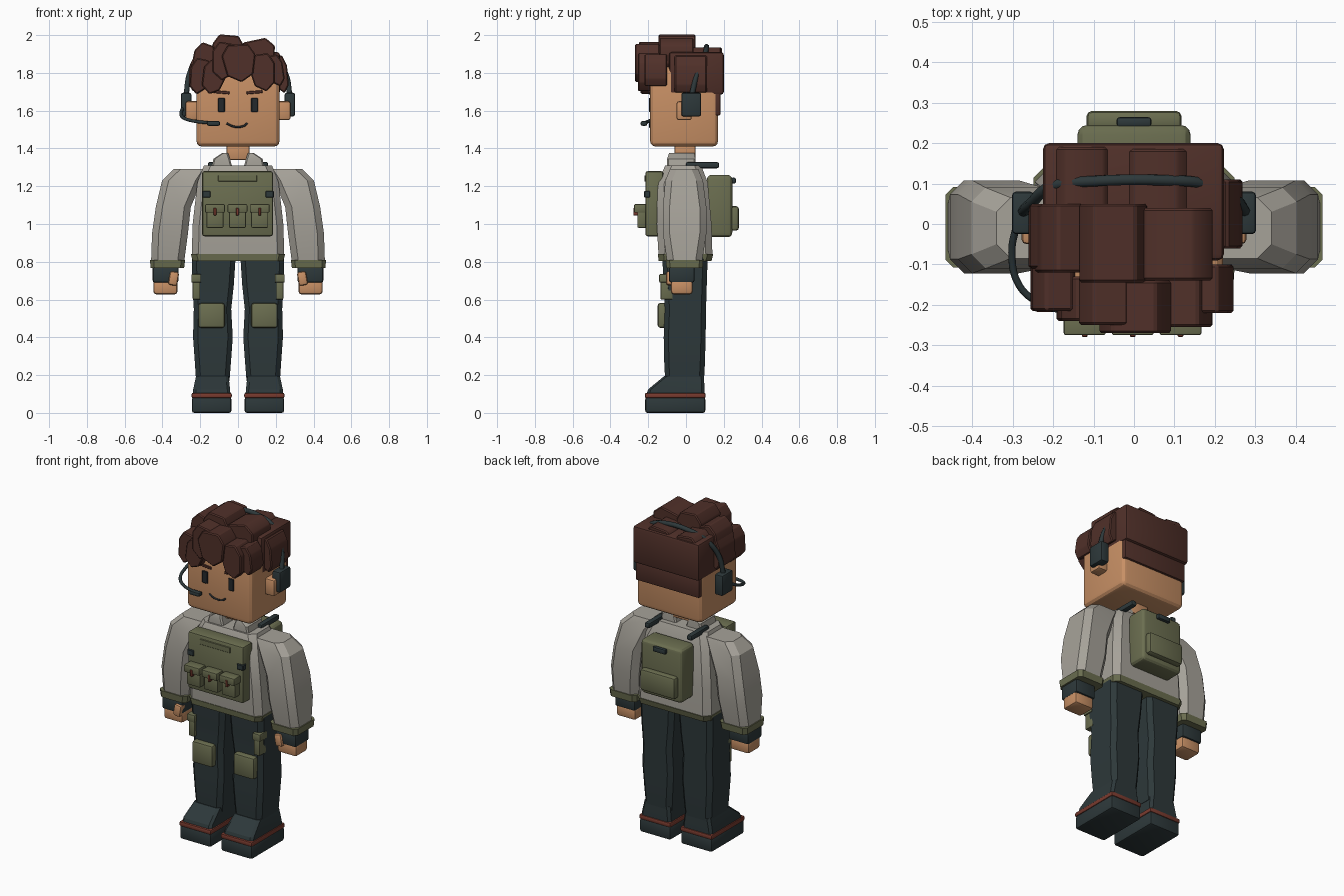
import bpy, bmesh, math
from mathutils import Matrix, Vector

if "Cube" in bpy.data.objects:
    bpy.data.objects.remove(bpy.data.objects["Cube"])


def material(name, r, g, b):
    lin = [((c / 255 + 0.055) / 1.055) ** 2.4 for c in (r, g, b)]
    m = bpy.data.materials.new(name)
    m.diffuse_color = (*lin, 1)
    m.use_nodes = True
    m.node_tree.nodes["Principled BSDF"].inputs["Base Color"].default_value = m.diffuse_color
    return m


SKIN = material("skin", 200, 144, 101)
HAIR = material("dark brown hair", 80, 48, 41)
GREY = material("warm grey cloth", 166, 162, 153)
GREEN = material("olive green", 107, 110, 80)
DARK = material("dark slate", 45, 56, 58)
RED = material("rust red", 120, 58, 46)
BLACK = material("face black", 36, 40, 44)


def finish(name, bm, mat, bevel=0.0, seg=2):
    bmesh.ops.recalc_face_normals(bm, faces=bm.faces)
    if bevel:
        bmesh.ops.bevel(bm, geom=bm.edges[:], offset=bevel, segments=seg,
                        profile=0.5, affect='EDGES', clamp_overlap=True)
    me = bpy.data.meshes.new(name)
    bm.to_mesh(me)
    bm.free()
    me.materials.append(mat)
    for p in me.polygons:
        p.use_smooth = True
    me.set_sharp_from_angle(angle=math.radians(28))
    ob = bpy.data.objects.new(name, me)
    bpy.context.collection.objects.link(ob)
    return ob


def box(name, x, y, z, mat, bevel=0.01, seg=2, tilt=0):
    """Rounded box from (min, max) ranges, tilted about the y axis."""
    bm = bmesh.new()
    bmesh.ops.create_cube(bm, size=1)
    size = [r[1] - r[0] for r in (x, y, z)]
    mid = Vector([(r[0] + r[1]) / 2 for r in (x, y, z)])
    bm.transform(Matrix.Translation(mid) @ Matrix.Rotation(math.radians(tilt), 4, 'Y')
                 @ Matrix.Diagonal((*size, 1)))
    return finish(name, bm, mat, bevel, seg)


def loft(name, sections, mat, cut, s=1, bevel=0.0):
    """Stack of chamfered rectangles (z, x0, x1, y0, y1)."""
    bm = bmesh.new()
    rings = []
    for z, x0, x1, y0, y1 in sections:
        pts = [(x0 + cut, y0), (x1 - cut, y0), (x1, y0 + cut), (x1, y1 - cut),
               (x1 - cut, y1), (x0 + cut, y1), (x0, y1 - cut), (x0, y0 + cut)]
        rings.append([bm.verts.new((s * px, py, z)) for px, py in pts])
    for a, b in zip(rings, rings[1:]):
        for i in range(8):
            j = (i + 1) % 8
            bm.faces.new((a[i], a[j], b[j], b[i]))
    bm.faces.new(rings[0])
    bm.faces.new(rings[-1])
    return finish(name, bm, mat, bevel, 1)


LOCK = [(-.5, .22), (-.3, .5), (.3, .5), (.5, .22), (.4, -.3), (.05, -.5), (-.36, -.32)]


def lock(name, x, z, w, h, turn, y0, y1):
    """Pointed hair lock, extruded front to back."""
    bm = bmesh.new()
    a = math.radians(turn)
    rings = []
    for y in (y0, y1):
        rings.append([bm.verts.new((x + px * w * math.cos(a) - pz * h * math.sin(a), y,
                                    z + px * w * math.sin(a) + pz * h * math.cos(a)))
                      for px, pz in LOCK])
    bm.faces.new(rings[0])
    bm.faces.new(rings[1])
    n = len(LOCK)
    for i in range(n):
        j = (i + 1) % n
        bm.faces.new((rings[0][i], rings[0][j], rings[1][j], rings[1][i]))
    return finish(name, bm, HAIR, 0.006, 1)


def tube(name, pts, radius, mat):
    cu = bpy.data.curves.new(name, 'CURVE')
    cu.dimensions = '3D'
    cu.bevel_depth = radius
    cu.bevel_resolution = 2
    cu.resolution_u = 5
    cu.use_fill_caps = True
    sp = cu.splines.new('BEZIER')
    sp.bezier_points.add(len(pts) - 1)
    for bp, p in zip(sp.bezier_points, pts):
        bp.co = p
        bp.handle_left_type = bp.handle_right_type = 'AUTO'
    cu.materials.append(mat)
    ob = bpy.data.objects.new(name, cu)
    bpy.context.collection.objects.link(ob)
    return ob


# Head, neck and face
box("head", (-.22, .22), (-.19, .17), (1.41, 1.83), SKIN, .03, 3)
box("neck", (-.06, .06), (-.06, .05), (1.34, 1.43), SKIN, .008)
for s, side in ((-1, "left"), (1, "right")):
    def mx(a, b):
        return tuple(sorted((s * a, s * b)))
    box(side + "_ear", mx(.2, .278), (-.05, .03), (1.55, 1.65), SKIN, .012)
    box(side + "_eye", mx(.07, .106), (-.197, -.188), (1.593, 1.667), BLACK, .003, 1)
    box(side + "_eyebrow", mx(.045, .13), (-.198, -.188), (1.69, 1.705), HAIR, .002, 1, -5 * s)
    box(side + "_earcup", mx(.247, .302), (-.025, .08), (1.57, 1.695), DARK, .01)
tube("mouth", [(-.06, -.19, 1.533), (-.03, -.19, 1.518), (0, -.19, 1.514),
               (.03, -.19, 1.519), (.05, -.19, 1.534)], .0055, BLACK)

# Headset band and microphone
tube("headset_band", [(-.275, .03, 1.68), (-.255, .05, 1.80), (-.2, .095, 1.895),
                      (-.1, .106, 1.93), (.08, .108, 1.93), (.17, .1, 1.895),
                      (.25, .06, 1.8), (.275, .03, 1.68)], .014, DARK)
tube("microphone_boom", [(-.29, 0, 1.62), (-.302, -.07, 1.585), (-.285, -.15, 1.56),
                         (-.235, -.195, 1.545), (-.15, -.22, 1.535)], .009, DARK)
box("microphone", (-.165, -.095), (-.24, -.205), (1.52, 1.545), DARK, .009)

# Hair: cap, nape band and locks
box("hair_cap", (-.225, .222), (-.09, .20), (1.685, 1.91), HAIR, .015)
box("hair_nape", (-.215, .215), (.10, .183), (1.575, 1.70), HAIR, .008)
locks = [
    # fringe
    (-.205, 1.78, .11, .19, -12, -.215, -.10), (-.13, 1.775, .13, .18, -18, -.24, -.13),
    (-.075, 1.86, .14, .20, -10, -.25, -.13), (.005, 1.85, .18, .20, 3, -.27, -.14),
    (.13, 1.80, .14, .20, 8, -.255, -.13), (.2, 1.81, .09, .17, 14, -.22, -.10),
    # crown
    (-.185, 1.855, .13, .20, -20, -.12, .05), (-.055, 1.905, .17, .19, -5, -.145, .05),
    (.105, 1.885, .20, .18, 12, -.14, .04),
    # back and sides
    (-.13, 1.85, .16, .16, -6, .03, .19), (.06, 1.85, .18, .16, 5, .03, .185),
    (.225, 1.79, .085, .2, 10, -.06, .11), (-.228, 1.79, .07, .18, -8, -.11, .05),
]
for i, l in enumerate(locks):
    lock("hair_lock_%02d" % (i + 1), *l)

# Shirt, hem
loft("shirt", [(.83, -.245, .245, -.145, .14), (1.0, -.24, .24, -.155, .135),
               (1.22, -.215, .215, -.15, .115), (1.31, -.18, .18, -.11, .08)], GREY, .035)
loft("shirt_hem", [(.805, -.24, .24, -.145, .135), (.84, -.249, .249, -.149, .144)], GREEN, .03)

# Chest rig with pouches
box("chest_rig", (-.19, .185), (-.215, -.12), (.935, 1.28), GREEN, .012)
box("chest_strip", (-.105, .1), (-.22, -.213), (1.225, 1.258), GREEN, .002, 1)
for i, x in enumerate((-.122, -.003, .115)):
    box("chest_pouch_%d" % (i + 1), (x - .045, x + .045), (-.258, -.21), (.98, 1.08), GREEN, .006)
    box("pouch_flap_%d" % (i + 1), (x - .052, x + .052), (-.275, -.21), (1.06, 1.105), GREEN, .006)
    box("pouch_tab_%d" % (i + 1), (x - .007, x + .007), (-.279, -.255), (1.045, 1.085), RED, .002, 1)

# Backpack
box("backpack", (-.14, .14), (.11, .245), (.93, 1.26), GREEN, .025, 3)
box("backpack_pocket", (-.118, .118), (.23, .28), (.965, 1.095), GREEN, .015)
box("backpack_handle", (-.043, .043), (.24, .264), (1.215, 1.245), DARK, .007)

# Limbs and paired gear
for s, side in ((-1, "left"), (1, "right")):
    def mx(a, b):
        return tuple(sorted((s * a, s * b)))
    loft(side + "_collar", [(1.30, .03, .14, -.10, .05), (1.345, .042, .13, -.10, .05),
                            (1.375, .052, .085, -.09, .045)], GREY, .008, s)
    box(side + "_shoulder_strap", mx(.125, .16), (0, .175), (1.295, 1.328), DARK, .01)
    box(side + "_rig_clip", mx(.145, .19), (-.222, -.19), (1.14, 1.175), DARK, .004, 1)
    loft(side + "_sleeve", [(.80, .285, .46, -.10, .085), (.95, .265, .455, -.122, .108),
                            (1.09, .25, .435, -.122, .108), (1.23, .19, .402, -.11, .09),
                            (1.29, .15, .34, -.085, .065)], GREY, .035, s)
    loft(side + "_cuff", [(.768, .285, .463, -.103, .088), (.81, .28, .466, -.108, .092)],
         GREEN, .02, s)
    box(side + "_glove", mx(.315, .452), (-.09, .045), (.69, .78), DARK, .012)
    box(side + "_hand", mx(.32, .448), (-.08, .035), (.628, .71), SKIN, .015)
    box(side + "_thumb", mx(.317, .365), (-.105, -.055), (.675, .748), SKIN, .012, 2, -10 * s)
    # Trousers
    loft(side + "_leg", [(.17, .045, .222, -.11, .095), (.26, .038, .228, -.115, .10),
                         (.40, .028, .238, -.118, .104), (.55, .036, .234, -.112, .106),
                         (.68, .022, .242, -.12, .11), (.835, .012, .245, -.125, .115)],
         DARK, .025, s)
    box(side + "_knee_pad", mx(.07, .21), (-.15, -.09), (.45, .582), GREEN, .014)
    box(side + "_thigh_pouch", mx(.2, .24), (-.135, -.07), (.60, .72), GREEN, .006)
    box(side + "_thigh_flap", mx(.195, .247), (-.142, -.07), (.69, .735), GREEN, .006)
    # Boots
    loft(side + "_boot_upper", [(.095, .04, .24, -.21, .098), (.125, .042, .237, -.20, .098),
                                (.195, .05, .222, -.115, .095)], DARK, .015, s)
    box(side + "_boot_welt", mx(.033, .246), (-.218, .104), (.078, .106), RED, .008)
    box(side + "_boot_sole", mx(.035, .244), (-.216, .102), (0, .083), DARK, .012)
